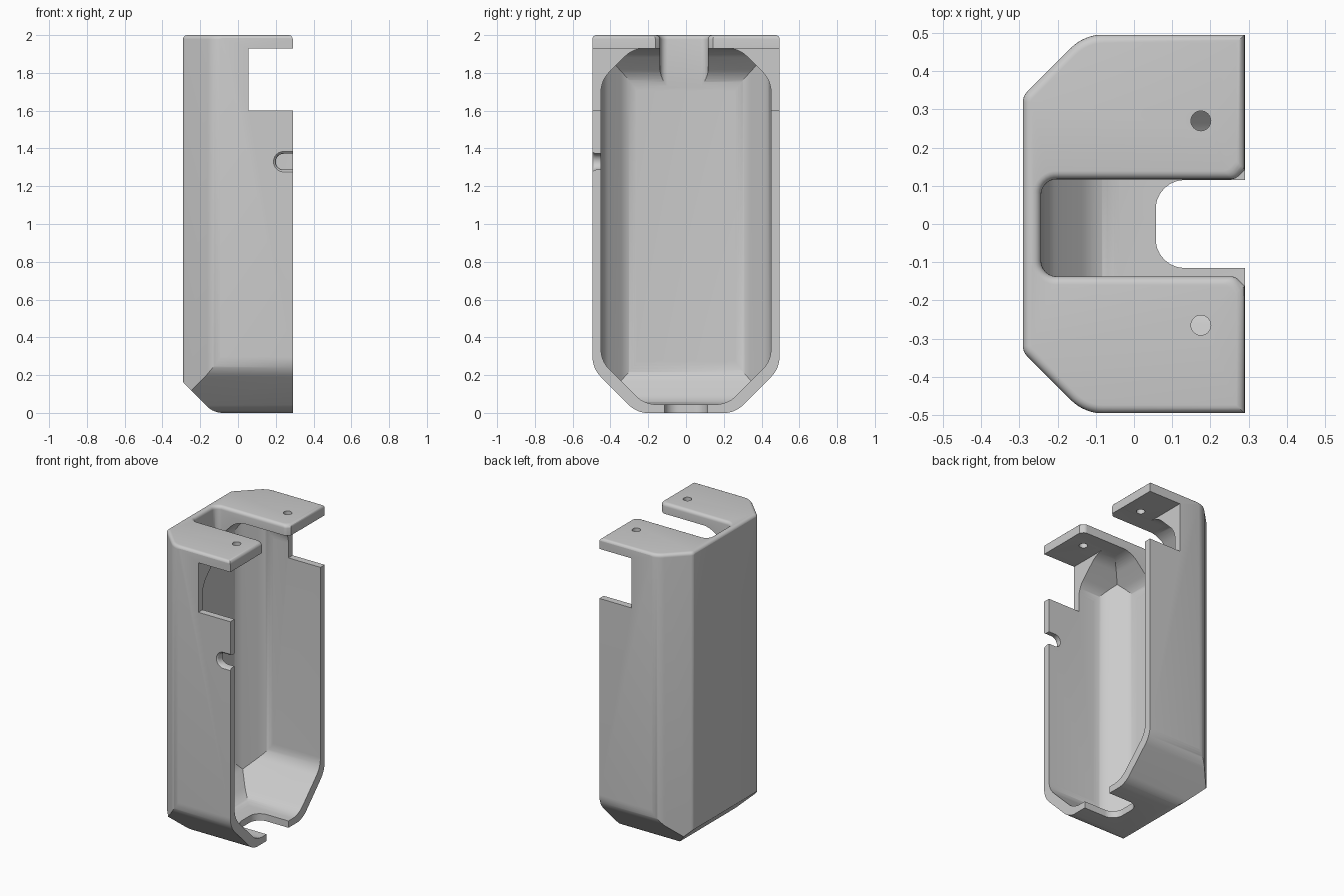
import bpy, bmesh, math
from mathutils import Vector

cube = bpy.data.objects.get("Cube")
if cube:
    bpy.data.objects.remove(cube, do_unlink=True)

AXES = {"xy": lambda a, b, h: (a, b, h),
        "xz": lambda a, b, h: (a, h, b),
        "yz": lambda a, b, h: (h, a, b)}
R = 0.022  # rounding of the top rim


def rounded(corners, n=8):
    """Outline from (a, b, radius) corners, each replaced by an arc."""
    out = []
    for i, (a, b, r) in enumerate(corners):
        p = Vector((a, b))
        if r == 0:
            out.append(p)
            continue
        d1 = (Vector(corners[i - 1][:2]) - p).normalized()
        d2 = (Vector(corners[(i + 1) % len(corners)][:2]) - p).normalized()
        half = d1.angle(d2) / 2
        c = p + (d1 + d2).normalized() * r / math.sin(half)
        t = r / math.tan(half)
        u, v = p + d1 * t - c, p + d2 * t - c
        out += [c + u.lerp(v, k / n).normalized() * r for k in range(n + 1)]
    return out


def loft(name, plane, rings, bevel=0):
    """Solid through (outline, height) rings, optionally rounding the last rim."""
    bm = bmesh.new()
    loops = [[bm.verts.new(AXES[plane](p[0], p[1], h)) for p in pts] for pts, h in rings]
    for lo, hi in zip(loops, loops[1:]):
        for i in range(len(lo)):
            bm.faces.new((lo[i - 1], lo[i], hi[i], hi[i - 1]))
    bm.faces.new(loops[0][::-1])
    top = bm.faces.new(loops[-1])
    bm.normal_update()
    if bm.calc_volume(signed=True) < 0:
        bmesh.ops.reverse_faces(bm, faces=bm.faces[:])
        bm.normal_update()
    if bevel:
        bmesh.ops.bevel(bm, geom=list(top.edges), offset=bevel, offset_type='OFFSET',
                        segments=5, profile=0.5, affect='EDGES')
    mesh = bpy.data.meshes.new(name)
    bm.to_mesh(mesh)
    bm.free()
    obj = bpy.data.objects.new(name, mesh)
    bpy.context.collection.objects.link(obj)
    return obj


def prism(name, plane, corners, lo, hi, bevel=0):
    pts = rounded(corners)
    return loft(name, plane, [(pts, lo), (pts, hi)], bevel)


def combine(obj, tool, operation):
    mod = obj.modifiers.new("cut", 'BOOLEAN')
    mod.operation, mod.solver, mod.object = operation, 'MANIFOLD', tool
    bpy.context.view_layer.objects.active = obj
    bpy.ops.object.modifier_apply(modifier=mod.name)
    bpy.data.objects.remove(tool, do_unlink=True)


def mirrored(half):
    """Close a half outline across the second coordinate."""
    return half + [(a, -b, r) for a, b, r in reversed(half)]


def flip(half):
    """Close a half outline across the first coordinate."""
    return half + [(-a, b, r) for a, b, r in reversed(half)]


# Outer body: plan, end and side outlines intersected
shell = prism("shell", "xy", mirrored([(0.29, 0.496, 0), (-0.13, 0.496, 0.12),
                                       (-0.291, 0.335, 0.04)]), -0.1, 2, R)
combine(shell, prism("end_outline", "yz", flip([(0.26, -0.001, 0.15), (0.495, 0.235, 0.15),
                                                (0.495, 2.2, 0)]), -1, 1), 'INTERSECT')
combine(shell, prism("side_outline", "xz", [(1, 0, 0), (-0.13, 0, 0.12), (-0.29, 0.16, 0.015),
                                            (-0.29, 2.2, 0), (1, 2.2, 0)], -1, 1), 'INTERSECT')

# Hollow interior, open at the +x side
cavity = prism("cavity", "xy", mirrored([(0.4, 0.451, 0), (-0.1, 0.451, 0.14),
                                         (-0.246, 0.305, 0.14)]), -0.1, 2.1)
combine(cavity, prism("cavity_end", "yz", flip([(0.22, 0.045, 0.15), (0.45, 0.275, 0.15),
                                                (0.45, 1.76, 0.15), (0.28, 1.93, 0.15)]),
                      -1, 1), 'INTERSECT')
combine(cavity, prism("cavity_side", "xz", [(1, 0.044, 0), (-0.09, 0.044, 0.16),
                                            (-0.245, 0.21, 0.16), (-0.245, 1.77, 0.16),
                                            (-0.09, 1.931, 0.16), (1, 1.931, 0)],
                      -1, 1), 'INTERSECT')
combine(shell, cavity, 'DIFFERENCE')


# Top slot with a rounded upper rim
def slot_outline(o):
    lo, hi, front = -0.137 - o, 0.117 + o, 0.265 - o
    return rounded([(-0.243 - o, lo, 0.04 + o), (front, lo, 0.03), (front + 0.05, lo - 0.05, 0),
                    (0.5, lo - 0.05, 0), (0.5, hi + 0.05, 0), (front + 0.05, hi + 0.05, 0),
                    (front, hi, 0.03), (-0.243 - o, hi, 0.04 + o)])


rings = [(slot_outline(0), 1.65)]
for k in range(6):
    t = k / 5 * math.pi / 2
    rings.append((slot_outline(R * (1 - math.cos(t))), 2 - R + R * math.sin(t)))
rings.append((slot_outline(R), 2.05))
combine(shell, loft("slot", "xy", rings), 'DIFFERENCE')

# Side windows below the top plates
combine(shell, prism("windows", "xz", [(0.055, 1.6, 0), (0.5, 1.6, 0), (0.5, 1.929, 0),
                                       (0.055, 1.929, 0)], -1, 1), 'DIFFERENCE')

# Bottom cutout
combine(shell, prism("bottom_cutout", "xy", mirrored([(0.5, 0.115, 0), (0.057, 0.115, 0.075)]),
                     -0.2, 0.2), 'DIFFERENCE')


# Cable notch in the front wall, with softened edges
def notch_outline(o):
    h = 0.042 + o
    return rounded([(0.5, 1.33 - h, 0), (0.2 - o, 1.33 - h, h - 0.001),
                    (0.2 - o, 1.33 + h, h - 0.001), (0.5, 1.33 + h, 0)])


rings = [(notch_outline(o), y) for o, y in
         ((0.012, -0.6), (0.012, -0.495), (0.004, -0.488), (0, -0.475), (0, -0.4))]
combine(shell, loft("notch", "xz", rings), 'DIFFERENCE')

# Screw holes in the top plates
for y in (0.27, -0.265):
    circle = [Vector((0.175 + 0.026 * math.cos(a * math.pi / 16),
                      y + 0.026 * math.sin(a * math.pi / 16))) for a in range(32)]
    combine(shell, loft("screw_hole", "xy", [(circle, 1.8), (circle, 2.1)]), 'DIFFERENCE')

# Single grey material
grey = bpy.data.materials.new("light_grey")
grey.use_nodes = True
color = (0.6, 0.6, 0.6, 1)
grey.diffuse_color = color
grey.node_tree.nodes["Principled BSDF"].inputs["Base Color"].default_value = color
shell.data.materials.clear()
shell.data.materials.append(grey)

bpy.ops.object.select_all(action='DESELECT')
shell.select_set(True)
bpy.context.view_layer.objects.active = shell
bpy.ops.object.shade_smooth_by_angle(angle=math.radians(30))
